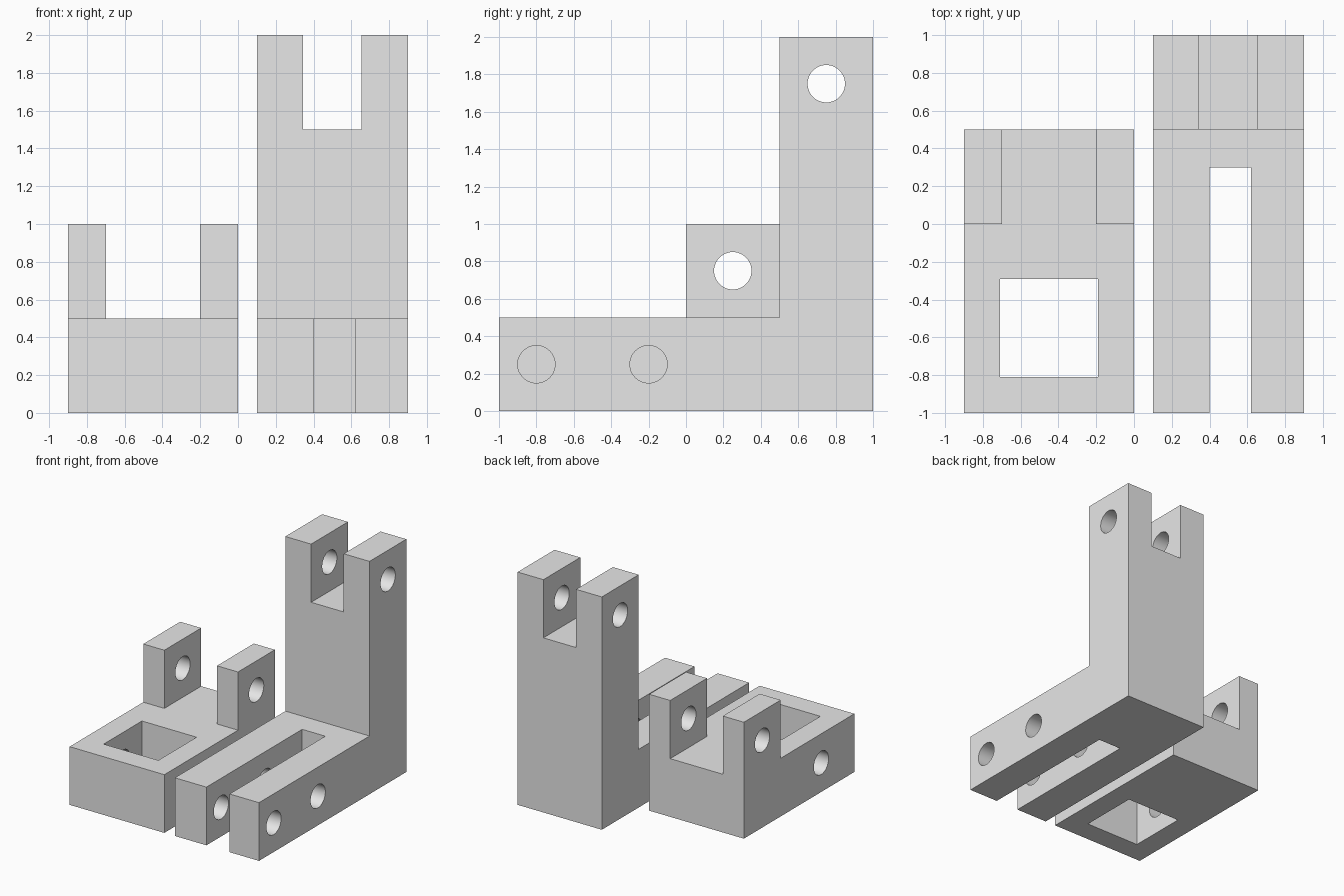
import bpy
import math

default = bpy.data.objects.get("Cube")
if default:
    bpy.data.objects.remove(default, do_unlink=True)

# Single plain grey finish
grey = bpy.data.materials.new("light_grey")
grey.use_nodes = True
grey.diffuse_color = (0.8, 0.8, 0.8, 1)
grey.node_tree.nodes["Principled BSDF"].inputs["Base Color"].default_value = (0.8, 0.8, 0.8, 1)


def extrude_profile(name, profile, x0, x1):
    """Solid made by sweeping a (y, z) outline from x0 to x1."""
    n = len(profile)
    verts = [(x, y, z) for x in (x0, x1) for y, z in profile]
    faces = [tuple(reversed(range(n))), tuple(range(n, 2 * n))]
    faces += [(i, (i + 1) % n, n + (i + 1) % n, n + i) for i in range(n)]
    mesh = bpy.data.meshes.new(name)
    mesh.from_pydata(verts, [], faces)
    mesh.materials.append(grey)
    obj = bpy.data.objects.new(name, mesh)
    bpy.context.collection.objects.link(obj)
    return obj


def cut(target, cutter):
    """Subtract the cutter from the target, then discard the cutter."""
    mod = target.modifiers.new("cut", "BOOLEAN")
    mod.operation = "DIFFERENCE"
    mod.solver = "EXACT"
    mod.object = cutter
    cutter.hide_render = True
    bpy.context.view_layer.objects.active = target
    bpy.ops.object.modifier_apply(modifier=mod.name)
    bpy.data.objects.remove(cutter, do_unlink=True)


def cut_box(target, x, y, z):
    outline = [(y[0], z[0]), (y[1], z[0]), (y[1], z[1]), (y[0], z[1])]
    cut(target, extrude_profile("box_cutter", outline, *x))


def cut_pin_hole(target, x, y, z, radius=0.1, sides=48):
    angles = [2 * math.pi * i / sides for i in range(sides)]
    outline = [(y + radius * math.cos(a), z + radius * math.sin(a)) for a in angles]
    cut(target, extrude_profile("hole_cutter", outline, *x))


def finish(obj):
    bpy.ops.object.select_all(action="DESELECT")
    obj.select_set(True)
    bpy.context.view_layer.objects.active = obj
    bpy.ops.object.shade_smooth_by_angle(angle=math.radians(30))


# Tall L-shaped bracket with a forked foot and a forked top
tall = extrude_profile("tall_bracket", [(-1, 0), (1, 0), (1, 2), (0.5, 2), (0.5, 0.5), (-1, 0.5)], 0.1, 0.9)
cut_box(tall, (0.4, 0.62), (-1.2, 0.3), (-0.2, 0.7))
cut_box(tall, (0.345, 0.655), (0.3, 1.2), (1.5, 2.2))
for y, z in [(-0.8, 0.25), (-0.2, 0.25), (0.75, 1.75)]:
    cut_pin_hole(tall, (0.05, 0.95), y, z)
finish(tall)

# Short bracket with a square window and two upright lugs
short = extrude_profile("short_bracket", [(-1, 0), (0.5, 0), (0.5, 1), (0, 1), (0, 0.5), (-1, 0.5)], -0.9, 0)
cut_box(short, (-0.7, -0.2), (-0.2, 0.7), (0.5, 1.2))
cut_box(short, (-0.71, -0.19), (-0.81, -0.29), (-0.2, 0.7))
for y, z in [(-0.55, 0.25), (0.25, 0.75)]:
    cut_pin_hole(short, (-0.95, 0.05), y, z)
finish(short)
